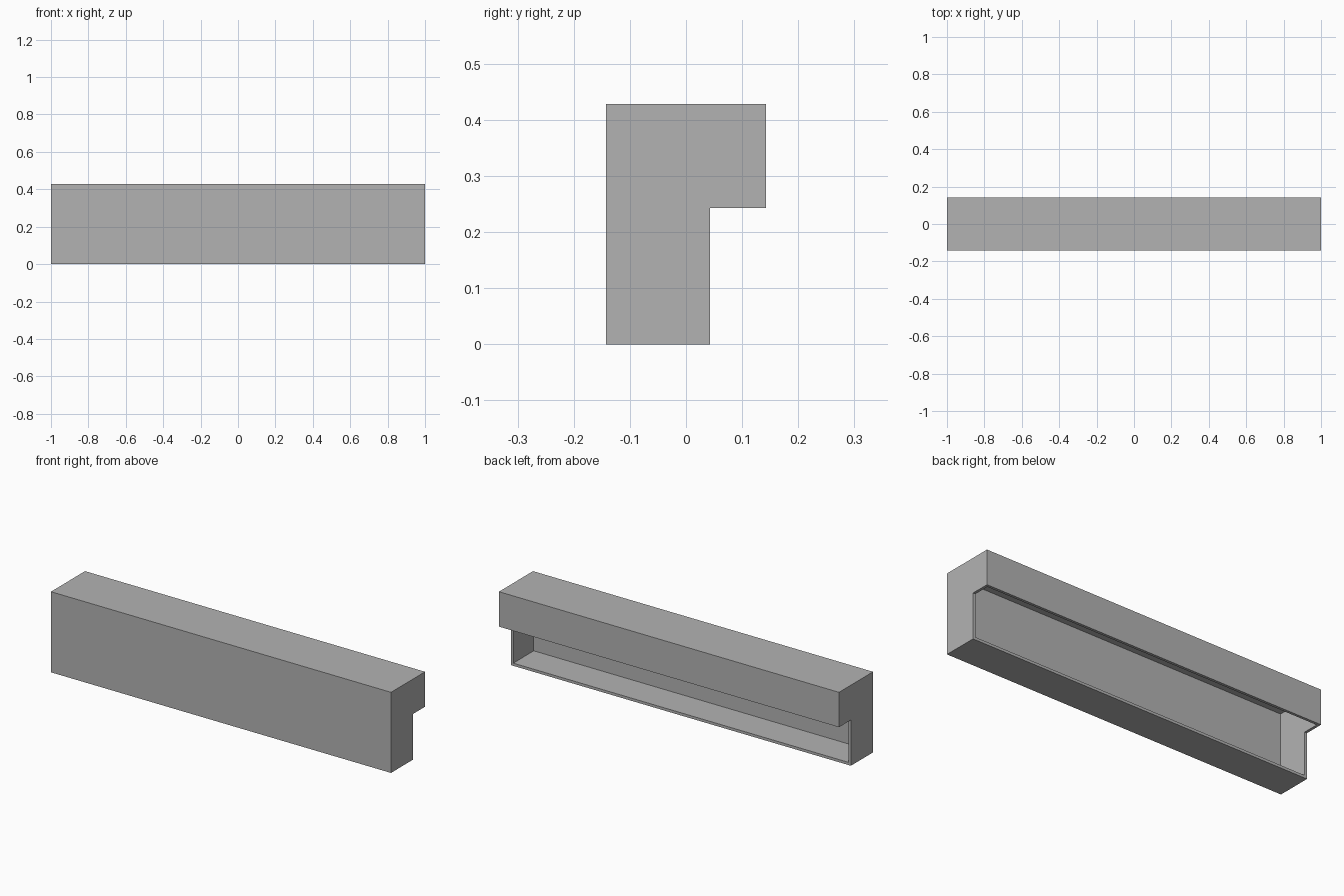
import bpy
import bmesh

cube = bpy.data.objects.get("Cube")
if cube:
    bpy.data.objects.remove(cube, do_unlink=True)

# Overall sizes
HALF_LENGTH = 1.0
FRONT, BACK, STEP_Y = -0.143, 0.143, 0.043
TOP, STEP_Z = 0.4286, 0.243
WALL = 0.0143

# Single plain grey
grey = bpy.data.materials.new("plain grey")
colour = (0.45, 0.45, 0.45, 1)
grey.diffuse_color = colour
grey.use_nodes = True
grey.node_tree.nodes["Principled BSDF"].inputs["Base Color"].default_value = colour

# Stepped end profile, extruded along the length
profile = [(FRONT, 0), (STEP_Y, 0), (STEP_Y, STEP_Z),
           (BACK, STEP_Z), (BACK, TOP), (FRONT, TOP)]
bm = bmesh.new()
end = bm.faces.new([bm.verts.new((-HALF_LENGTH, y, z)) for y, z in profile])
extruded = bmesh.ops.extrude_face_region(bm, geom=[end], use_keep_orig=True)
moved = [v for v in extruded["geom"] if isinstance(v, bmesh.types.BMVert)]
bmesh.ops.translate(bm, verts=moved, vec=(2 * HALF_LENGTH, 0, 0))
bmesh.ops.recalc_face_normals(bm, faces=bm.faces)

# Opening: the two long faces that meet in the step
step_edge = [e for e in bm.edges
             if all(abs(v.co.y - STEP_Y) < 0.001 and abs(v.co.z - STEP_Z) < 0.001
                    for v in e.verts)][0]
bmesh.ops.delete(bm, geom=list(step_edge.link_faces), context='FACES_ONLY')
bmesh.ops.delete(bm, geom=[e for e in bm.edges if not e.link_faces], context='EDGES')

mesh = bpy.data.meshes.new("stepped_casing")
bm.to_mesh(mesh)
bm.free()
mesh.materials.append(grey)
casing = bpy.data.objects.new("stepped_casing", mesh)
bpy.context.collection.objects.link(casing)

# Thin walls, thickened inward
walls = casing.modifiers.new("walls", 'SOLIDIFY')
walls.thickness = WALL
walls.offset = -1
walls.use_even_offset = True
walls.use_quality_normals = True
